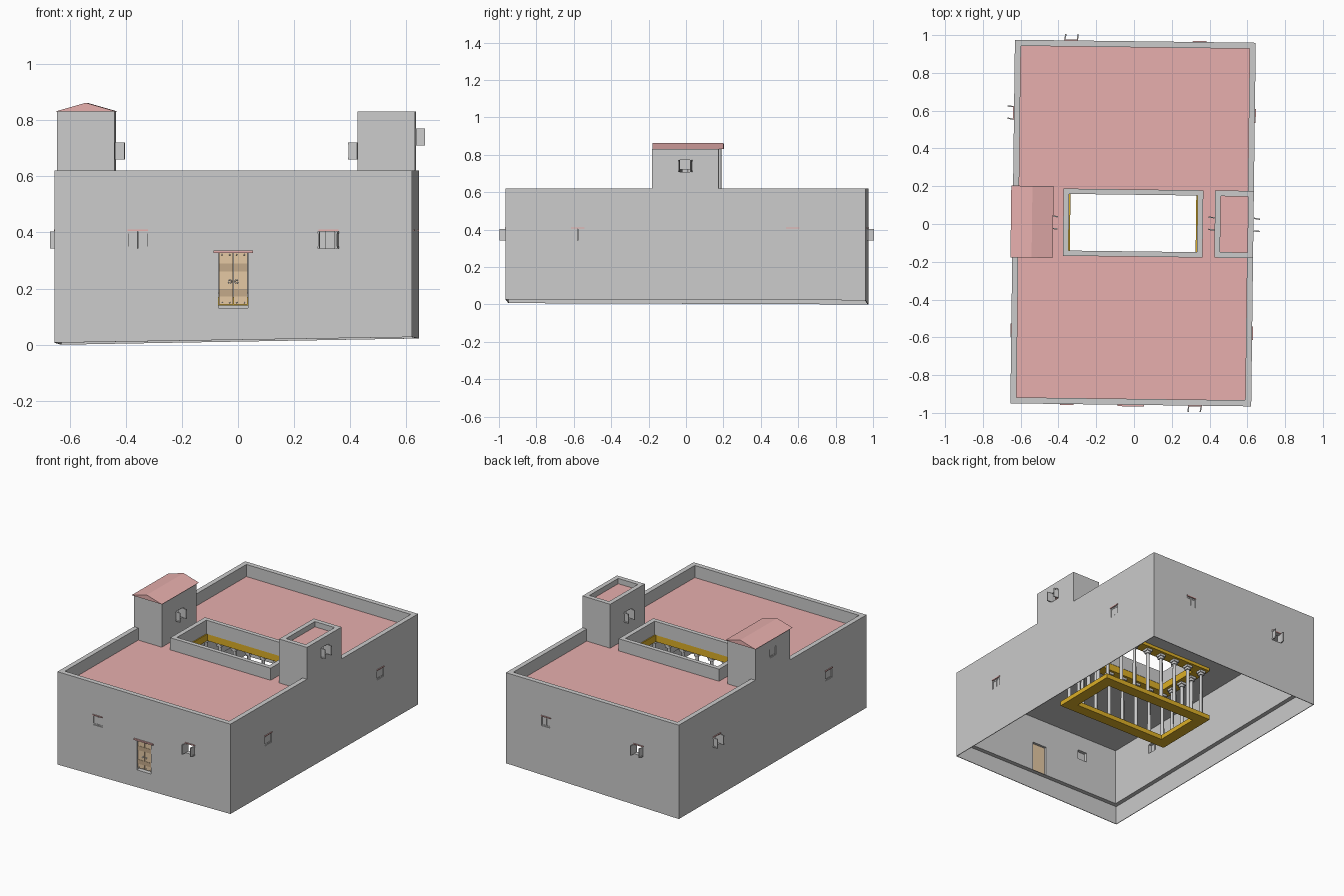
import bpy, bmesh, math
from mathutils import Matrix, Vector

if "Cube" in bpy.data.objects:
    bpy.data.objects.remove(bpy.data.objects["Cube"])

I = Matrix.Identity(4)


def material(name, rgb):
    m = bpy.data.materials.new(name)
    m.diffuse_color = (*rgb, 1)
    m.use_nodes = True
    m.node_tree.nodes["Principled BSDF"].inputs["Base Color"].default_value = m.diffuse_color
    return m


RED = material("roof_red", (0.80, 0.43, 0.42))
GOLD = material("gold_wood", (0.72, 0.43, 0.02))
TAN = material("door_wood", (0.78, 0.58, 0.37))
DARK = material("dark_wood", (0.55, 0.40, 0.25))


def finish(name, bm, mat=None):
    bmesh.ops.recalc_face_normals(bm, faces=bm.faces)
    me = bpy.data.meshes.new(name)
    bm.to_mesh(me)
    bm.free()
    ob = bpy.data.objects.new(name, me)
    bpy.context.collection.objects.link(ob)
    if mat:
        me.materials.append(mat)
    return ob


def add_box(bm, x0, x1, y0, y1, z0, z1, m=I):
    t = Matrix.Translation(((x0 + x1) / 2, (y0 + y1) / 2, (z0 + z1) / 2))
    s = Matrix.Diagonal((x1 - x0, y1 - y0, z1 - z0, 1))
    bmesh.ops.create_cube(bm, size=1, matrix=m @ t @ s)


def box(name, dims, mat=None, m=I):
    bm = bmesh.new()
    add_box(bm, *dims, m)
    return finish(name, bm, mat)


def ring(name, loops, mat=None, cx=0):
    """Closed rectangular ring swept through loops (half x, half y, z or four corner z)."""
    bm = bmesh.new()
    rows = []
    for hx, hy, z in loops:
        zs = z if isinstance(z, tuple) else (z,) * 4
        corners = ((-hx, -hy), (hx, -hy), (hx, hy), (-hx, hy))
        rows.append([bm.verts.new((cx + x, y, h)) for (x, y), h in zip(corners, zs)])
    for i, a in enumerate(rows):
        b = rows[(i + 1) % len(rows)]
        for j in range(4):
            k = (j + 1) % 4
            bm.faces.new((a[j], a[k], b[k], b[j]))
    return finish(name, bm, mat)


def frame(name, ox, oy, ix, iy, z0, z1, mat=None, cx=0):
    return ring(name, [(ox, oy, z0), (ox, oy, z1), (ix, iy, z1), (ix, iy, z0)], mat, cx)


# Outer walls with parapet and thin skirt on sloping ground
HX, HY, TOP, T = 0.6375, 0.9625, 0.62, 0.032
ground = (0.007, 0.027, 0.022, 0.0)
walls = ring("outer_walls", [
    (HX, HY, ground), (HX, HY, TOP), (HX - T, HY - T, TOP), (HX - T, HY - T, 0.13),
    (HX - 0.004, HY - 0.004, 0.13), (HX - 0.004, HY - 0.004, ground)])

# Flat roof, ceiling and courtyard rim
frame("ceiling", HX - T, HY - T, 0.36, 0.17, 0.505, 0.53)
frame("roof_deck", HX - T, HY - T, 0.36, 0.17, 0.53, 0.54, RED)
frame("courtyard_rim", 0.37, 0.178, 0.34, 0.15, 0.53, TOP)

# Courtyard beams and columns
frame("upper_beam", 0.41, 0.225, 0.333, 0.152, 0.485, 0.53, GOLD)
frame("lower_beam", 0.41, 0.225, 0.333, 0.152, 0.14, 0.17, GOLD)


def column(name, x, y):
    bm = bmesh.new()
    bmesh.ops.create_cone(bm, cap_ends=True, segments=12, radius1=0.012, radius2=0.010,
                          depth=0.315, matrix=Matrix.Translation((x, y, 0.3275)))
    for z0, z1, h in ((0.17, 0.185, 0.017), (0.455, 0.47, 0.015), (0.47, 0.485, 0.02)):
        add_box(bm, x - h, x + h, y - h, y + h, z0, z1)
    ob = finish(name, bm)
    for p in ob.data.polygons:
        p.use_smooth = len(p.vertices) == 4 and abs(p.normal.z) < 0.1 and p.index < 14


for i in range(8):
    for y in (-0.188, 0.188):
        column("courtyard_column", -0.371 + i * 0.106, y)
for i in range(1, 4):
    for x in (-0.371, 0.371):
        column("courtyard_column", x, -0.188 + i * 0.094)

# Roof towers
TX, TH, TY = 0.535, 0.1025, 0.178
towers = [frame(n, TH, TY, TH - 0.03, TY - 0.03, 0.535, 0.83, None, c)
          for n, c in (("gabled_tower", -TX), ("flat_tower", TX))]
box("flat_tower_roof", (TX - 0.073, TX + 0.073, -0.149, 0.149, 0.785, 0.795), RED)

# Gabled roof: triangular profile swept along y
bm = bmesh.new()
ends = [[bm.verts.new((-TX + x, y, z)) for x, z in ((-0.112, 0.83), (0.112, 0.83), (0, 0.862))]
        for y in (-0.19, 0.19)]
for e in ends:
    bm.faces.new(e)
for j in range(3):
    k = (j + 1) % 3
    bm.faces.new((ends[0][j], ends[0][k], ends[1][k], ends[1][j]))
finish("gabled_tower_roof", bm, RED)

# Windows: opening cutters, two shutter leaves each, and red lintels
W, H = 0.066, 0.062
wall_holes, tower_holes = bmesh.new(), bmesh.new()


def window(x, y, z, turn, is_open, tower=False):
    """Local frame: the wall's outside faces -y."""
    m = Matrix.Translation((x, y, z)) @ Matrix.Rotation(math.radians(turn), 4, 'Z')
    add_box(tower_holes if tower else wall_holes, -W / 2, W / 2, -0.02, 0.05, -H / 2, H / 2, m)
    for side, swing in ((-1, 95), (1, 80)):
        a = math.radians(swing if is_open else 0)
        hinge = m @ Matrix.Translation((side * W / 2, -0.002 if is_open else 0.008, 0)) \
            @ Matrix.Rotation(side * a, 4, 'Z')
        xs = sorted((0, -side * (W / 2 - 0.001)))
        bm = bmesh.new()
        add_box(bm, *xs, -0.002, 0.003, -H / 2, H / 2, hinge)
        # raised border rails on each leaf
        for s in (-1, 1):
            add_box(bm, *xs, -0.004, -0.002, s * 0.027 - 0.004, s * 0.027 + 0.004, hinge)
        finish("shutter_leaf", bm)
    if not tower:
        box("window_lintel", (-0.036, 0.036, -0.005, 0.01, H / 2 + 0.001, H / 2 + 0.007), RED, m)


for s in (-1, 1):
    window(s * 0.34, -HY, 0.373, 0, s > 0)
    window(s * 0.34, HY, 0.373, 180, s < 0)
    window(-HX, s * 0.575, 0.373, -90, s > 0)
    window(HX, s * 0.575, 0.373, 90, False)
window(HX, 0, 0.74, 90, True, True)
window(-HX, 0, 0.74, -90, False, True)
window(TX - TH, 0, 0.69, -90, True, True)
window(-TX + TH, 0, 0.69, 90, True, True)

# Door with two leaves, bands, studs, ring handles and lintel
add_box(wall_holes, -0.052, 0.052, -HY - 0.02, -HY + 0.05, 0.131, 0.328)
F = -HY + 0.008
for s in (-1, 1):
    xs = sorted((s * 0.0005, s * 0.051))
    box("door_leaf", (*xs, F, F + 0.008, 0.143, 0.328), TAN)
    for z in (0.185, 0.275):
        box("door_band", (*xs, F - 0.002, F, z - 0.014, z + 0.014), DARK)
    bm = bmesh.new()
    for z in (0.15, 0.32):
        for x in (0.012, 0.04):
            bmesh.ops.create_icosphere(bm, subdivisions=1, radius=0.003,
                                       matrix=Matrix.Translation((s * x, F, z)))
    finish("door_studs", bm)
    bpy.ops.mesh.primitive_torus_add(location=(s * 0.012, F - 0.003, 0.225),
                                     rotation=(math.pi / 2, 0, 0), major_radius=0.006,
                                     minor_radius=0.0015, major_segments=12, minor_segments=6)
    bpy.context.object.name = "door_ring"
box("door_lintel", (-0.07, 0.07, -HY - 0.008, -HY + 0.01, 0.327, 0.336), RED)


# Cut the openings
def cut(targets, bm):
    cutter = finish("opening_cutter", bm)
    cutter.hide_render = True
    for ob in targets:
        mod = ob.modifiers.new("openings", 'BOOLEAN')
        mod.operation, mod.solver, mod.object = 'DIFFERENCE', 'EXACT', cutter
        bpy.context.view_layer.objects.active = ob
        bpy.ops.object.modifier_apply(modifier=mod.name)
    bpy.data.objects.remove(cutter)


cut([walls], wall_holes)
cut(towers, tower_holes)

# Whole house sits slightly turned about z
bpy.context.view_layer.update()
turn = Matrix.Translation((-0.005, 0.005, 0)) @ Matrix.Rotation(-0.0125, 4, 'Z')
for ob in bpy.data.objects:
    ob.matrix_world = turn @ ob.matrix_world
